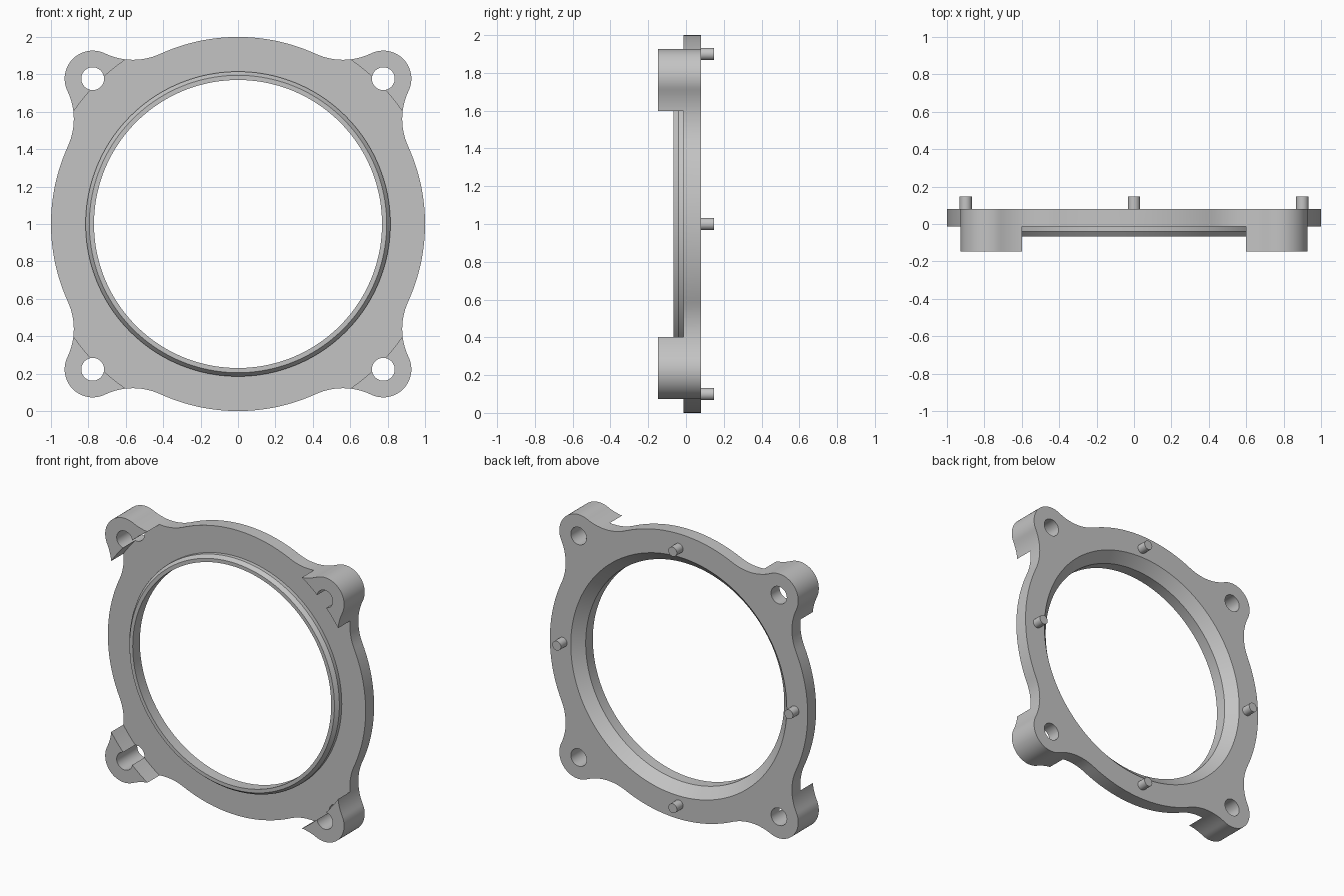
import bpy, bmesh
from math import sin, cos, pi, acos, atan2, hypot
from mathutils import Vector, Matrix

cube = bpy.data.objects.get("Cube")
if cube:
    bpy.data.objects.remove(cube)

BACK, FRONT = 0.08, -0.148
LOBE, LOBE_R, FILLET_R = 0.777, 0.15, 0.35
CENTRE = Matrix.Translation((0, 0, 1))
TO_Y = Matrix.Rotation(pi / 2, 4, 'X')

grey = bpy.data.materials.new("satin_grey")
grey.use_nodes = True
colour = (0.55, 0.55, 0.55, 1)
grey.diffuse_color = colour
grey.node_tree.nodes["Principled BSDF"].inputs["Base Color"].default_value = colour


def make_object(name, bm):
    bmesh.ops.recalc_face_normals(bm, faces=bm.faces)
    mesh = bpy.data.meshes.new(name)
    bm.to_mesh(mesh)
    bm.free()
    mesh.materials.append(grey)
    obj = bpy.data.objects.new(name, mesh)
    bpy.context.collection.objects.link(obj)
    return obj


def activate(obj):
    bpy.ops.object.select_all(action='DESELECT')
    obj.select_set(True)
    bpy.context.view_layer.objects.active = obj


def arc(cx, cz, r, start, end, steps):
    """Points along an arc, leaving out the last one."""
    angles = [start + (end - start) * i / steps for i in range(steps)]
    return [(cx + r * cos(a), cz + r * sin(a)) for a in angles]


def flange_outline():
    """Unit disc blended by concave fillets into four corner lobes."""
    d, f, l = hypot(LOBE, LOBE), 1 + FILLET_R, LOBE_R + FILLET_R
    a = pi / 4 - acos((d * d + f * f - l * l) / (2 * d * f))
    cx, cz = f * cos(a), f * sin(a)
    b = atan2(LOBE - cz, LOBE - cx)
    quarter = (arc(0, 0, 1, -a, a, 24)
               + arc(cx, cz, FILLET_R, a + pi, b, 14)
               + arc(LOBE, LOBE, LOBE_R, b - pi, 1.5 * pi - b, 32)
               + arc(cz, cx, FILLET_R, pi / 2 - b, -pi / 2 - a, 14))
    points = []
    for k in range(4):
        turn = Matrix.Rotation(k * pi / 2, 2)
        points += [turn @ Vector(p) for p in quarter]
    return points


def add_rods(bm, spots, radius, y0, y1, segments):
    for x, z in spots:
        place = Matrix.Translation((x, (y0 + y1) / 2, 1 + z)) @ TO_Y
        bmesh.ops.create_cone(bm, cap_ends=True, segments=segments, radius1=radius,
                              radius2=radius, depth=y1 - y0, matrix=place)


# Flange blank at the full height of the corner lobes
bm = bmesh.new()
base = bm.faces.new([bm.verts.new((p.x, FRONT, 1 + p.y)) for p in flange_outline()])
walls = bmesh.ops.extrude_face_region(bm, geom=[base])
bmesh.ops.translate(bm, vec=(0, BACK - FRONT, 0),
                    verts=[v for v in walls["geom"] if isinstance(v, bmesh.types.BMVert)])
flange = make_object("flange", bm)

# Turned cutter: recessed front face, chamfered lip, bore and rear chamfer
profile = [(0, -0.3), (1.065, -0.3), (1.065, -0.014), (0.815, -0.014),
           (0.815, -0.041), (0.795, -0.067), (0.77, -0.067), (0.77, 0.012),
           (0.868, 0.11), (0, 0.11)]
bm = bmesh.new()
verts = [bm.verts.new((r, y, 1)) for r, y in profile]
edges = [bm.edges.new(pair) for pair in zip(verts, verts[1:])]
bmesh.ops.spin(bm, geom=verts + edges, cent=(0, 0, 1), axis=(0, 1, 0),
               angle=2 * pi, steps=160)
bmesh.ops.remove_doubles(bm, verts=bm.verts, dist=0.0001)
turning_cutter = make_object("turning_cutter", bm)

# Bolt hole cutters
corners = [(sx * LOBE, sz * LOBE) for sx in (-1, 1) for sz in (-1, 1)]
bm = bmesh.new()
add_rods(bm, corners, 0.061, -0.4, 0.4, 40)
hole_cutter = make_object("hole_cutter", bm)

for cutter in (turning_cutter, hole_cutter):
    cutter.hide_render = True
    mod = flange.modifiers.new("cut", 'BOOLEAN')
    mod.operation, mod.solver, mod.object = 'DIFFERENCE', 'EXACT', cutter
    activate(flange)
    bpy.ops.object.modifier_apply(modifier=mod.name)
    bpy.data.objects.remove(cutter)

# Locating pins on the back
parts = [flange]
for name, spot in (("left", (0.9, 0)), ("right", (-0.9, 0)),
                   ("top", (0, 0.9)), ("bottom", (0, -0.9))):
    bm = bmesh.new()
    add_rods(bm, [spot], 0.033, BACK - 0.01, 0.148, 32)
    parts.append(make_object(name + "_locating_pin", bm))

for part in parts:
    activate(part)
    bpy.ops.object.shade_smooth_by_angle()
